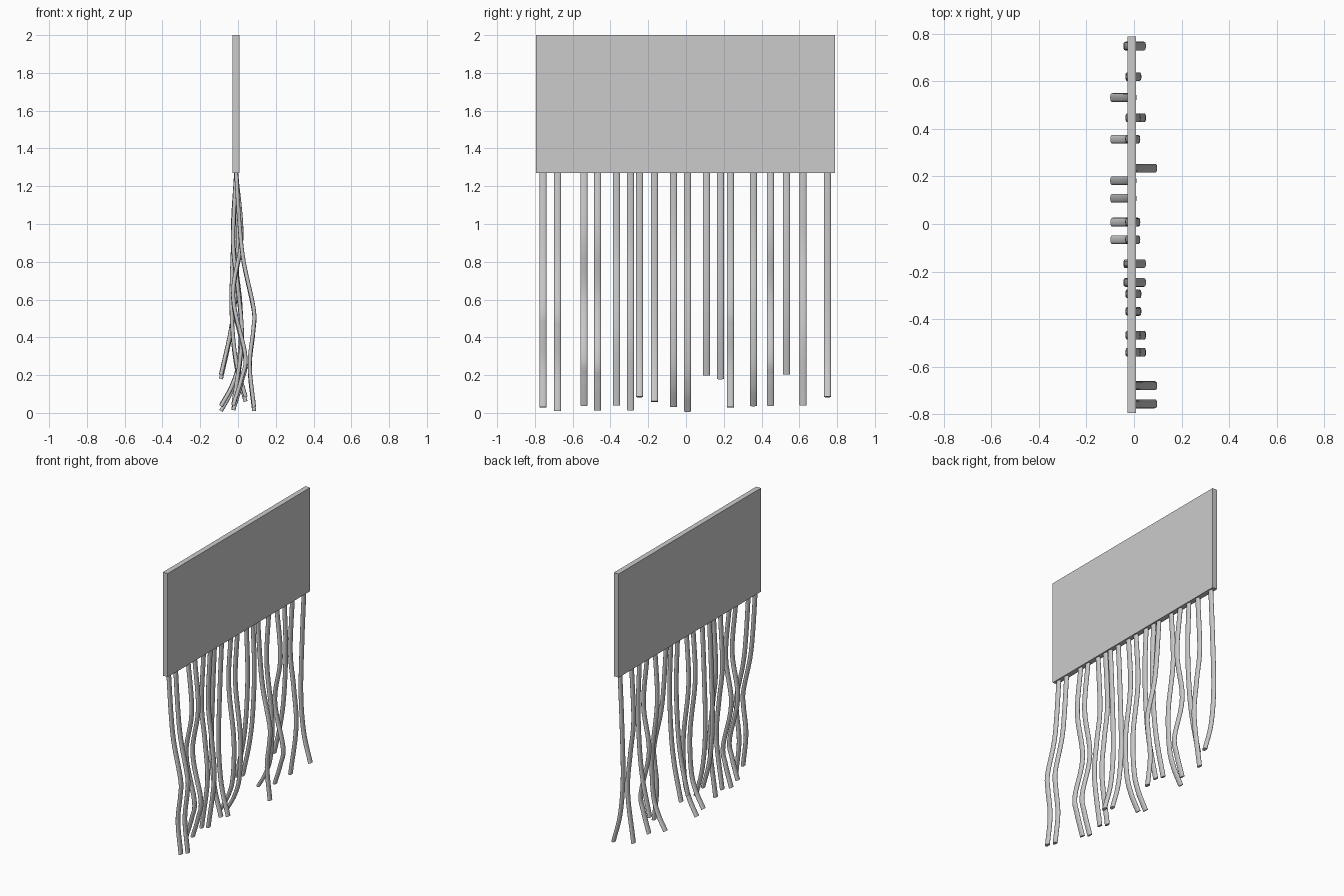
import bpy, bmesh, math
from mathutils import Vector

cube = bpy.data.objects.get("Cube")
if cube:
    bpy.data.objects.remove(cube, do_unlink=True)

grey = bpy.data.materials.new("light_grey")
grey.use_nodes = True
grey.diffuse_color = (0.6, 0.6, 0.6, 1)
grey.node_tree.nodes["Principled BSDF"].inputs["Base Color"].default_value = (0.6, 0.6, 0.6, 1)


def add_object(name, bm):
    bmesh.ops.recalc_face_normals(bm, faces=bm.faces)
    mesh = bpy.data.meshes.new(name)
    bm.to_mesh(mesh)
    bm.free()
    mesh.materials.append(grey)
    obj = bpy.data.objects.new(name, mesh)
    bpy.context.collection.objects.link(obj)
    return obj


# Upright flat panel
bm = bmesh.new()
bmesh.ops.create_cube(bm, size=1)
for v in bm.verts:
    v.co = (v.co.x * 0.037 - 0.0095, v.co.y * 1.585 - 0.0025, v.co.z * 0.73 + 1.635)
add_object("panel", bm)

# Strand wave shapes in the x-z plane: x, and fraction of the way down
WAVES = {
    "outward": [(-.01, 0), (.008, .22), (.03, .38), (.083, .58), (.081, .67), (.062, .82), (.085, 1)],
    "inward": [(-.01, 0), (.0, .3), (-.012, .58), (-.038, .78), (-.09, 1)],
    "hooked": [(-.01, 0), (-.026, .28), (.014, .58), (.006, .8), (-.03, .91), (-.09, 1)],
    "bowed": [(-.01, 0), (-.024, .27), (-.034, .6), (-.012, .83), (.04, 1)],
    "gentle": [(-.01, 0), (-.026, .3), (.0, .5), (.02, .72), (-.025, 1)],
    "snaking": [(-.01, 0), (.018, .28), (-.026, .53), (.038, .78), (.02, .88), (-.025, 1)],
}
# Strands: y, lower end height, wave
STRANDS = [
    (-.757, .03, "outward"), (-.68, .01, "outward"), (-.54, .04, "snaking"),
    (-.468, .015, "snaking"), (-.368, .04, "gentle"), (-.294, .015, "gentle"),
    (-.246, .085, "bowed"), (-.167, .06, "bowed"), (-.066, .035, "hooked"),
    (.008, .01, "hooked"), (.108, .2, "inward"), (.182, .18, "inward"),
    (.235, .03, "outward"), (.357, .04, "hooked"), (.447, .04, "snaking"),
    (.532, .205, "inward"), (.62, .04, "gentle"), (.749, .085, "bowed"),
]
TOP, HALF_WIDTH, HALF_DEPTH, SIDES, STEPS = 1.275, 0.0185, 0.0105, 16, 6


def smooth_path(pts):
    """Catmull-Rom curve through the points."""
    p = [pts[0] * 2 - pts[1]] + pts + [pts[-1] * 2 - pts[-2]]
    out = []
    for i in range(1, len(p) - 2):
        a, b, c, d = p[i - 1:i + 3]
        for s in range(STEPS):
            t = s / STEPS
            out.append(0.5 * (2 * b + (c - a) * t + (2 * a - 5 * b + 4 * c - d) * t * t
                              + (3 * b - a - 3 * c + d) * t ** 3))
    return out + [pts[-1]]


def soft(u):
    return math.copysign(abs(u) ** 0.75, u)


# Hanging strands with a flattened round cross-section
for n, (y, bottom, wave) in enumerate(STRANDS, 1):
    path = smooth_path([Vector((x, y, TOP + (bottom - TOP) * f)) for x, f in WAVES[wave]])
    bm = bmesh.new()
    rings = []
    for i, c in enumerate(path):
        along = (path[min(i + 1, len(path) - 1)] - path[max(i - 1, 0)]).normalized()
        across = Vector((0, 1, 0))
        normal = across.cross(along)
        ring = []
        for k in range(SIDES):
            a = math.tau * k / SIDES
            ring.append(bm.verts.new(c + across * soft(math.cos(a)) * HALF_WIDTH
                                     + normal * soft(math.sin(a)) * HALF_DEPTH))
        rings.append(ring)
    for r, s in zip(rings, rings[1:]):
        for k in range(SIDES):
            j = (k + 1) % SIDES
            bm.faces.new((r[k], r[j], s[j], s[k]))
    bm.faces.new(rings[0])
    bm.faces.new(rings[-1])
    strand = add_object(f"strand_{n:02d}", bm)
    bpy.ops.object.select_all(action='DESELECT')
    strand.select_set(True)
    bpy.context.view_layer.objects.active = strand
    bpy.ops.object.shade_smooth_by_angle(angle=math.radians(50))
